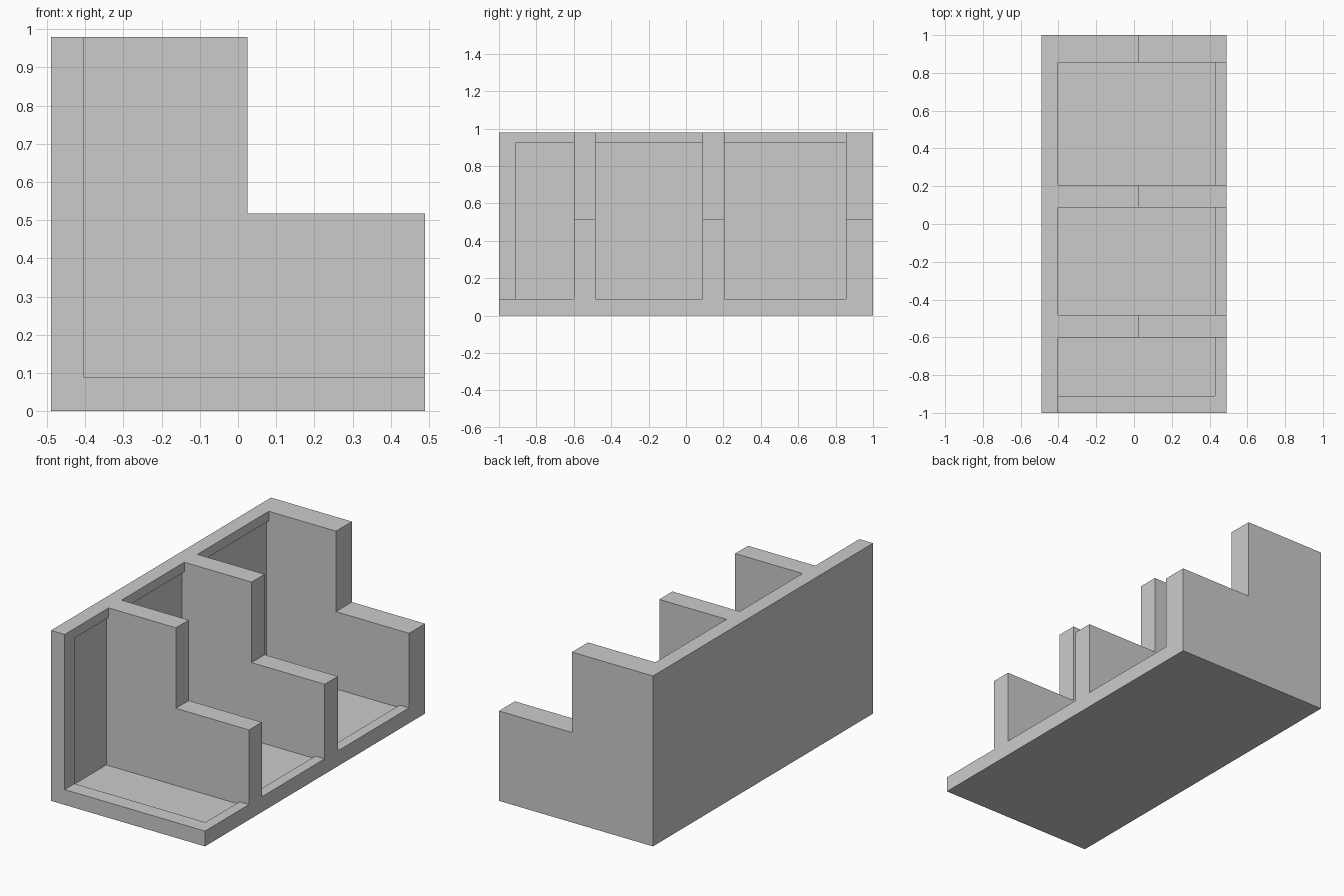
import bpy
import bmesh

cube = bpy.data.objects.get("Cube")
if cube:
    bpy.data.objects.remove(cube, do_unlink=True)

grey = bpy.data.materials.new("light_grey")
grey.use_nodes = True
grey.diffuse_color = (0.6, 0.6, 0.6, 1)
grey.node_tree.nodes["Principled BSDF"].inputs["Base Color"].default_value = (0.6, 0.6, 0.6, 1)

# Main dimensions
X0, X1, TOP = -0.49, 0.49, 0.98          # outer sides and wall height
WALL, FLOOR = -0.418, 0.073              # recessed panel surfaces
TRIM = 0.015                             # trim thickness
STEP_X, STEP_Z = 0.025, 0.517            # step in the dividers
PARTITIONS = [(-0.6, -0.483), (0.088, 0.207), (0.855, 1.0)]


def extrude_profile(name, points, y0, y1):
    """Extrude an outline in the XZ plane from y0 to y1."""
    bm = bmesh.new()
    face = bm.faces.new([bm.verts.new((x, y0, z)) for x, z in points])
    result = bmesh.ops.extrude_face_region(bm, geom=[face])
    moved = [v for v in result["geom"] if isinstance(v, bmesh.types.BMVert)]
    bmesh.ops.translate(bm, verts=moved, vec=(0, y1 - y0, 0))
    bmesh.ops.recalc_face_normals(bm, faces=bm.faces)
    mesh = bpy.data.meshes.new(name)
    bm.to_mesh(mesh)
    bm.free()
    mesh.materials.append(grey)
    obj = bpy.data.objects.new(name, mesh)
    bpy.context.collection.objects.link(obj)
    return obj


def rect(x0, x1, z0, z1):
    return [(x0, z0), (x1, z0), (x1, z1), (x0, z1)]


def angle_section(x0, z0, x1, z1, x_in, z_in):
    """L-shaped outline: upright on the left, foot along the bottom."""
    return [(x0, z0), (x1, z0), (x1, z_in), (x_in, z_in), (x_in, z1), (x0, z1)]


# Floor and back wall in one piece
extrude_profile("floor_and_wall", angle_section(X0, 0, X1, TOP, WALL, FLOOR), -1, 1)

# Stepped dividers
for i, (y0, y1) in enumerate(PARTITIONS):
    extrude_profile(f"divider_{i + 1}",
                    angle_section(WALL, FLOOR, X1, TOP, STEP_X, STEP_Z), y0, y1)

# Raised trim at the open end
extrude_profile("end_trim",
                angle_section(WALL, FLOOR, X1, TOP, WALL + TRIM, FLOOR + TRIM), -1, -0.91)

# Raised trim along the floor edge and the wall top of each bay
bay_starts = [-0.91] + [end for start, end in PARTITIONS[:-1]]
for i, (y0, (y1, _)) in enumerate(zip(bay_starts, PARTITIONS)):
    extrude_profile(f"floor_trim_{i + 1}", rect(0.43, X1, FLOOR, FLOOR + TRIM), y0, y1)
    extrude_profile(f"wall_trim_{i + 1}", rect(WALL, WALL + TRIM, 0.925, TOP), y0, y1)
